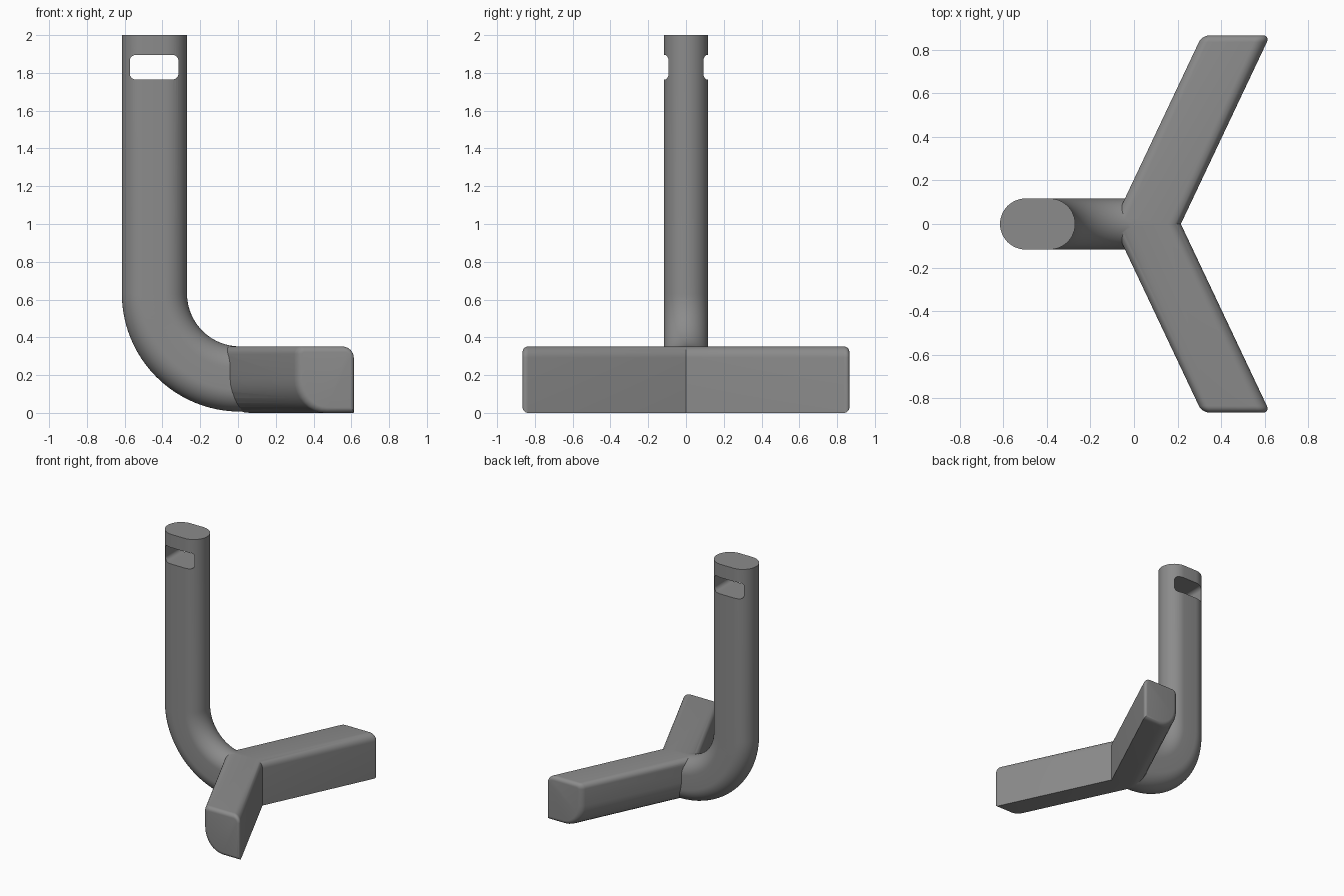
import bpy, bmesh, math
from mathutils import Vector

if "Cube" in bpy.data.objects:
    bpy.data.objects.remove(bpy.data.objects["Cube"])

grey = bpy.data.materials.new("grey")
grey.diffuse_color = (0.26, 0.26, 0.26, 1)
grey.use_nodes = True
grey.node_tree.nodes["Principled BSDF"].inputs["Base Color"].default_value = grey.diffuse_color


def loft(name, rings):
    """Skin a list of equal-length closed rings and cap both ends."""
    bm = bmesh.new()
    loops = [[bm.verts.new(p) for p in r] for r in rings]
    for a, b in zip(loops, loops[1:]):
        for i in range(len(a)):
            j = (i + 1) % len(a)
            bm.faces.new((a[i], a[j], b[j], b[i]))
    bm.faces.new(loops[0])
    bm.faces.new(loops[-1])
    bmesh.ops.recalc_face_normals(bm, faces=bm.faces)
    mesh = bpy.data.meshes.new(name)
    bm.to_mesh(mesh)
    bm.free()
    mesh.materials.append(grey)
    ob = bpy.data.objects.new(name, mesh)
    bpy.context.collection.objects.link(ob)
    return ob


def rounded(x0, x1, z0, z1, radii, n=8):
    """Rounded rectangle; radii (rx, rz) for right-top, left-top, left-bottom, right-bottom."""
    corners = [(x1, z1, 1, 1), (x0, z1, -1, 1), (x0, z0, -1, -1), (x1, z0, 1, -1)]
    pts = []
    for q, ((x, z, sx, sz), (rx, rz)) in enumerate(zip(corners, radii)):
        if rx <= 0:
            pts.append((x, z))
            continue
        for i in range(n + 1):
            a = math.pi / 2 * (q + i / n)
            pts.append((x - sx * rx + rx * math.cos(a), z - sz * rz + rz * math.sin(a)))
    return pts


def boolean(ob, other, operation):
    mod = ob.modifiers.new(operation.lower(), 'BOOLEAN')
    mod.operation, mod.solver, mod.object = operation, 'EXACT', other
    bpy.context.view_layer.objects.active = ob
    bpy.ops.object.modifier_apply(modifier=mod.name)
    bpy.data.objects.remove(other)


# Upright: oval section swept down the post and round the bend
HALF, R = 0.1725, 0.117
section = rounded(-HALF, HALF, -R, R, [(R, R)] * 4, 12)
section = [p for i, p in enumerate(section) if (Vector(p) - Vector(section[i - 1])).length > 1e-5]
CX, CZ, BEND = 0.01, 0.632, 0.4525
path = [(CX - BEND, 2.0, 0.0)]
for i in range(25):
    a = math.pi / 2 * i / 24
    path.append((CX - BEND * math.cos(a), CZ - BEND * math.sin(a), a))
path.append((0.14, CZ - BEND, math.pi / 2))
hook = loft("hook", [[(x + u * math.cos(a), v, z + u * math.sin(a)) for u, v in section]
                     for x, z, a in path])

# Slot through the top of the post
slot = rounded(-0.573, -0.315, 1.765, 1.895, [(0.032, 0.032)] * 4)
boolean(hook, loft("slot_cutter", [[(x, y, z) for x, z in slot] for y in (-0.3, 0.3)]), 'DIFFERENCE')

# Swept-back arms: one profile lofted through the middle, with filleted ends
SLOPE, END, FILLET = 0.473, 0.865, 0.03
BASE = [(0.06, 0.06), (0.04, 0.04), (0.16, 0.18), (0, 0)]


def arm_ring(y, d):
    radii = [(max(rx - d, 0.005), max(rz - d, 0.005)) if rx else (0, 0) for rx, rz in BASE]
    pts = rounded(-0.097 + d, 0.215 - d, d, 0.352 - d, radii)
    return [(x + SLOPE * abs(y), y, z) for x, z in pts]


steps = [math.pi / 2 * i / 6 for i in range(7)]
half = [(END - FILLET + FILLET * math.sin(a), FILLET * (1 - math.cos(a))) for a in steps]
stations = [(-y, d) for y, d in reversed(half)] + [(0, 0)] + half
boolean(hook, loft("arms", [arm_ring(y, d) for y, d in stations]), 'UNION')

# Smooth curves, sharp creases
bpy.ops.object.select_all(action='DESELECT')
hook.select_set(True)
bpy.context.view_layer.objects.active = hook
bpy.ops.object.shade_smooth_by_angle(angle=math.radians(30))
